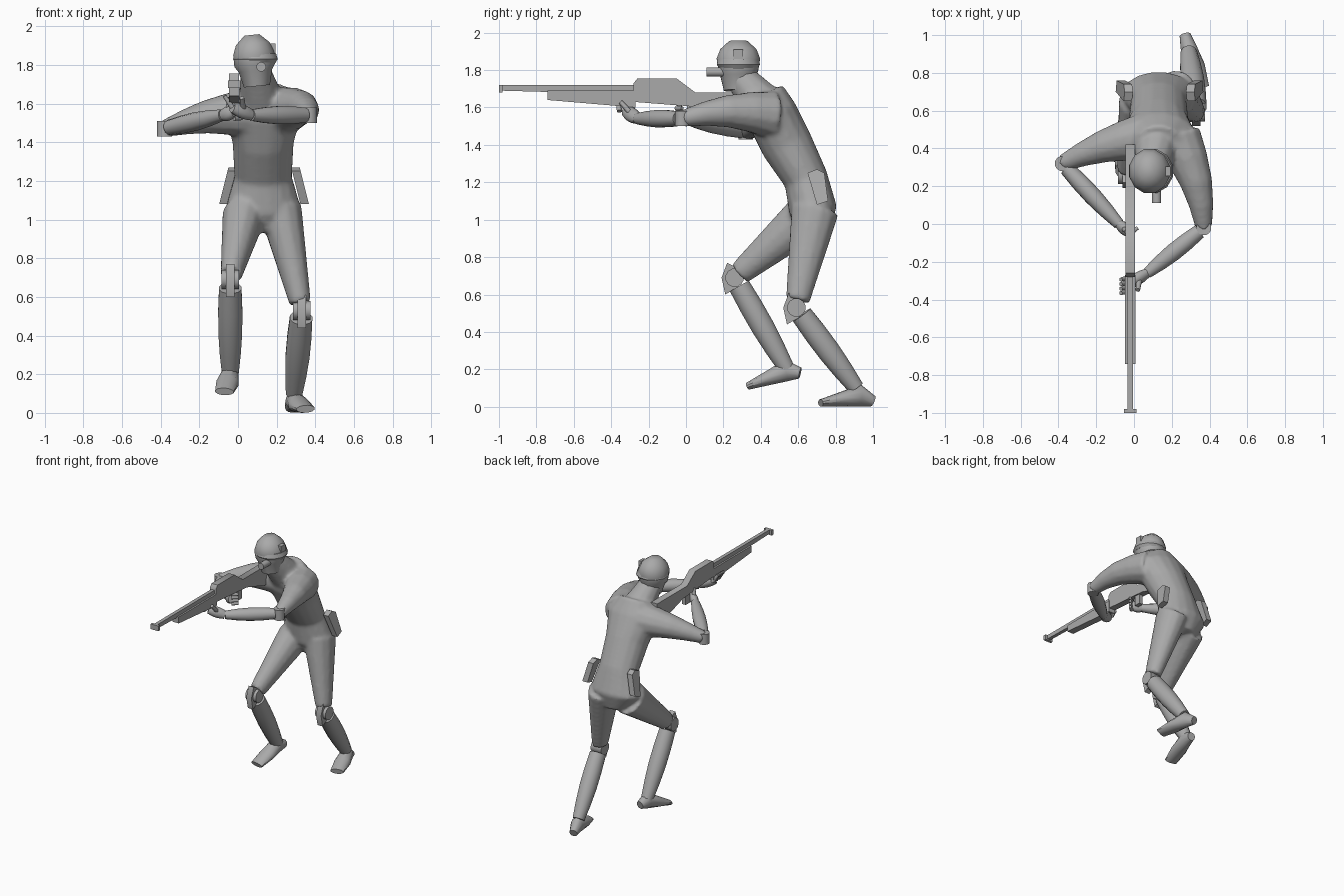
import bpy
import bmesh
import math
from mathutils import Vector

cube = bpy.data.objects.get("Cube")
if cube:
    bpy.data.objects.remove(cube)

grey = bpy.data.materials.new("plain grey")
grey.use_nodes = True
grey.diffuse_color = (.4, .4, .4, 1)
grey.node_tree.nodes["Principled BSDF"].inputs["Base Color"].default_value = grey.diffuse_color

X, Y, Z = Vector((1, 0, 0)), Vector((0, 1, 0)), Vector((0, 0, 1))


def finish(name, bm, smooth=True):
    bmesh.ops.recalc_face_normals(bm, faces=bm.faces)
    for face in bm.faces:
        face.smooth = smooth
    mesh = bpy.data.meshes.new(name)
    bm.to_mesh(mesh)
    bm.free()
    mesh.materials.append(grey)
    mesh.set_sharp_from_angle(angle=math.radians(45))
    obj = bpy.data.objects.new(name, mesh)
    bpy.context.collection.objects.link(obj)
    return obj


def loft(bm, rings, reference=X, sides=12):
    """Closed tube through rings of (centre, half width, half depth)."""
    centres = [ring[0] for ring in rings]
    loops = []
    for i, (centre, width, depth) in enumerate(rings):
        following = centres[min(i + 1, len(rings) - 1)]
        tangent = (following - centres[max(i - 1, 0)]).normalized()
        across = (reference - tangent * reference.dot(tangent)).normalized()
        along = tangent.cross(across)
        angles = [math.tau * (k + .5) / sides for k in range(sides)]
        loops.append([bm.verts.new(centre + across * width * math.cos(a) + along * depth * math.sin(a))
                      for a in angles])
    for lower, upper in zip(loops, loops[1:]):
        for k in range(sides):
            after = (k + 1) % sides
            bm.faces.new((lower[k], lower[after], upper[after], upper[k]))
    bm.faces.new(loops[0][::-1])
    bm.faces.new(loops[-1])


def limb(bm, start, end, radius, end_radius, belly=0, bow=Vector(), squash=1, steps=4):
    """Tapered tube that can swell and bow at its middle."""
    rings = []
    for i in range(steps + 1):
        t = i / steps
        swell = math.sin(math.pi * t)
        r = radius + (end_radius - radius) * t + belly * swell
        rings.append((start.lerp(end, t) + bow * swell, r * squash, r))
    direction = (end - start).normalized()
    loft(bm, rings, Z if abs(direction.x) > .9 else X)


def tube(name, start, end, radius, end_radius, **shape):
    bm = bmesh.new()
    limb(bm, start, end, radius, end_radius, **shape)
    return finish(name, bm)


def stack(name, rings, **shape):
    bm = bmesh.new()
    loft(bm, rings, **shape)
    return finish(name, bm)


def prism(name, centre, outline, half):
    """Side outline of (y, z) offsets from a centre, thickened across x."""
    bm = bmesh.new()
    face = bm.faces.new([bm.verts.new(centre + Y * y + Z * z - X * half) for y, z in outline])
    result = bmesh.ops.extrude_face_region(bm, geom=[face])
    moved = [v for v in result["geom"] if isinstance(v, bmesh.types.BMVert)]
    bmesh.ops.translate(bm, verts=moved, vec=X * half * 2)
    return finish(name, bm, smooth=False)


def block(name, centre, length, height, half):
    y, z = length / 2, height / 2
    return prism(name, centre, [(-y, -z), (y, -z), (y, z), (-y, z)], half)


# Joint positions of the pose
pose = {
    "left": dict(
        outward=X, hip=(.22, .69, 1.05), knee=(.33, .59, .53), ankle=(.29, .91, .1),
        heel=(.27, 1, 0), toe=(.35, .72, 0), pouch=(.32, .7, 1.18),
        shoulder=(.23, .46, 1.56), elbow=(.37, -.02, 1.54), wrist=(.07, -.26, 1.54),
        knuckles=(-.03, -.32, 1.58), fingertip=(-.07, -.33, 1.64), thumb=(.02, -.35, 1.63),
        spread=Y, bow=(X + Z) * .03),
    "right": dict(
        outward=-X, hip=(.03, .65, 1.02), knee=(-.04, .26, .69), ankle=(-.04, .54, .2),
        heel=(-.03, .61, .15), toe=(-.07, .33, .09), pouch=(-.05, .7, 1.18),
        shoulder=(.05, .46, 1.55), elbow=(-.38, .32, 1.47), wrist=(-.08, 0, 1.54),
        knuckles=(-.02, -.05, 1.56), fingertip=(.02, -.02, 1.56), thumb=(-.04, -.04, 1.63),
        spread=Z, bow=(Y + Z) * .02),
}
pose = {side: {joint: Vector(place) for joint, place in joints.items()} for side, joints in pose.items()}

# Torso, neck, upper arms and thighs blended into one skin
skin = bmesh.new()
spine = [(.69, .94, .1, .08), (.68, 1.05, .2, .13), (.64, 1.22, .15, .12), (.54, 1.4, .16, .14),
         (.46, 1.56, .2, .14), (.41, 1.67, .13, .12)]
torso = [(Vector((.13, y, z)), width, depth) for y, z, width, depth in spine]
loft(skin, torso, sides=16)
head_base = Vector((.09, .28, 1.77))
limb(skin, torso[-2][0], head_base, .13, .08)
for joints in pose.values():
    limb(skin, joints["shoulder"], joints["elbow"], .13, .045, bow=joints["bow"])
    limb(skin, joints["hip"], joints["hip"].lerp(joints["knee"], .93), .13, .065, squash=.87)
body = finish("body", skin)
blend = body.modifiers.new("blend", "REMESH")
blend.mode = "VOXEL"
blend.voxel_size = .014
blend.use_smooth_shade = True
soften = body.modifiers.new("soften", "SMOOTH")
soften.iterations = 4

# Masked head: chin, cheeks, brow and crown rings above the neck
skull = [(-.08, .07, .08), (0, .09, .1), (.03, .11, .11), (.09, .11, .12), (.14, .09, .1), (.185, .04, .05)]
stack("head", [(head_base + Z * rise - X * rise * .1, width, depth) for rise, width, depth in skull])
stack("brow_band", [(head_base + Z * rise, radius, radius) for rise, radius in
                    ((.03, .1), (.06, .12), (.09, .11))])
lens = head_base + X * .03 + Z * .02
tube("lens", lens - Y * .08, lens - Y * .17, .025, .025, steps=1)
block("ear_piece", head_base + (X + Z) * .09, .05, .1, .014)

for side, joints in pose.items():
    # Elbow, forearm and hand
    elbow, wrist, knuckles = joints["elbow"], joints["wrist"], joints["knuckles"]
    tube(side + "_elbow", elbow - Z * .04, elbow + Z * .04, .04, .04, steps=1)
    tube(side + "_forearm", elbow.lerp(wrist, .08), wrist, .04, .03, belly=.013)
    tube(side + "_palm", wrist, knuckles, .03, .03, belly=.01, squash=.8)
    tube(side + "_thumb", wrist.lerp(knuckles, .4), joints["thumb"], .016, .012)
    for i in range(4):
        offset = joints["spread"] * (i - 1.5) * .024
        tube(side + "_finger", knuckles + offset, joints["fingertip"] + offset, .014, .01)

    # Knee hinge with a narrow guard, then the shin
    knee, ankle = joints["knee"], joints["ankle"]
    tube(side + "_knee", knee - X * .045, knee + X * .045, .05, .05, steps=1)
    prism(side + "_knee_guard", knee, [(-.05, -.09), (-.07, 0), (-.04, .08), (.02, .05), (.02, -.05)], .022)
    tube(side + "_shin", knee.lerp(ankle, .09), ankle, .06, .044, belly=.012)

    # Foot rising from a flat sole
    profile = [(0, .03, .03), (.25, .045, .06), (.6, .06, .04), (1, .05, .02)]
    stack(side + "_foot", [(joints["heel"].lerp(joints["toe"], t) + Z * height, width, height)
                           for t, width, height in profile])

    # Hip pouch flaring outward toward its lower edge
    pouch = prism(side + "_pouch", joints["pouch"], [(-.05, .07), (0, .09), (.04, .07), (.06, -.08), (0, -.1)], .022)
    for vertex in pouch.data.vertices:
        vertex.co += joints["outward"] * (joints["pouch"].z - vertex.co.z) / 4

# Rifle, measured from a point on the bore line
bore = Vector((-.02, 0, 1.7))
prism("stock_and_receiver", bore, [(-.28, -.07), (-.28, .03), (-.26, .055), (-.05, .055), (.05, -.02),
                                   (.42, -.02), (.42, -.18), (.36, -.18), (.1, -.1)], .026)
prism("fore_end", bore, [(-.74, -.01), (-.27, -.01), (-.27, -.1), (-.74, -.06)], .027)
prism("barrel", bore, [(-.99, .02), (-.27, .02), (-.27, -.03), (-.99, -.01)], .014)
block("muzzle", bore - Y * .99, .02, .04, .033)
block("trigger_grip", bore + Y * .03 - Z * .13, .05, .08, .016)
